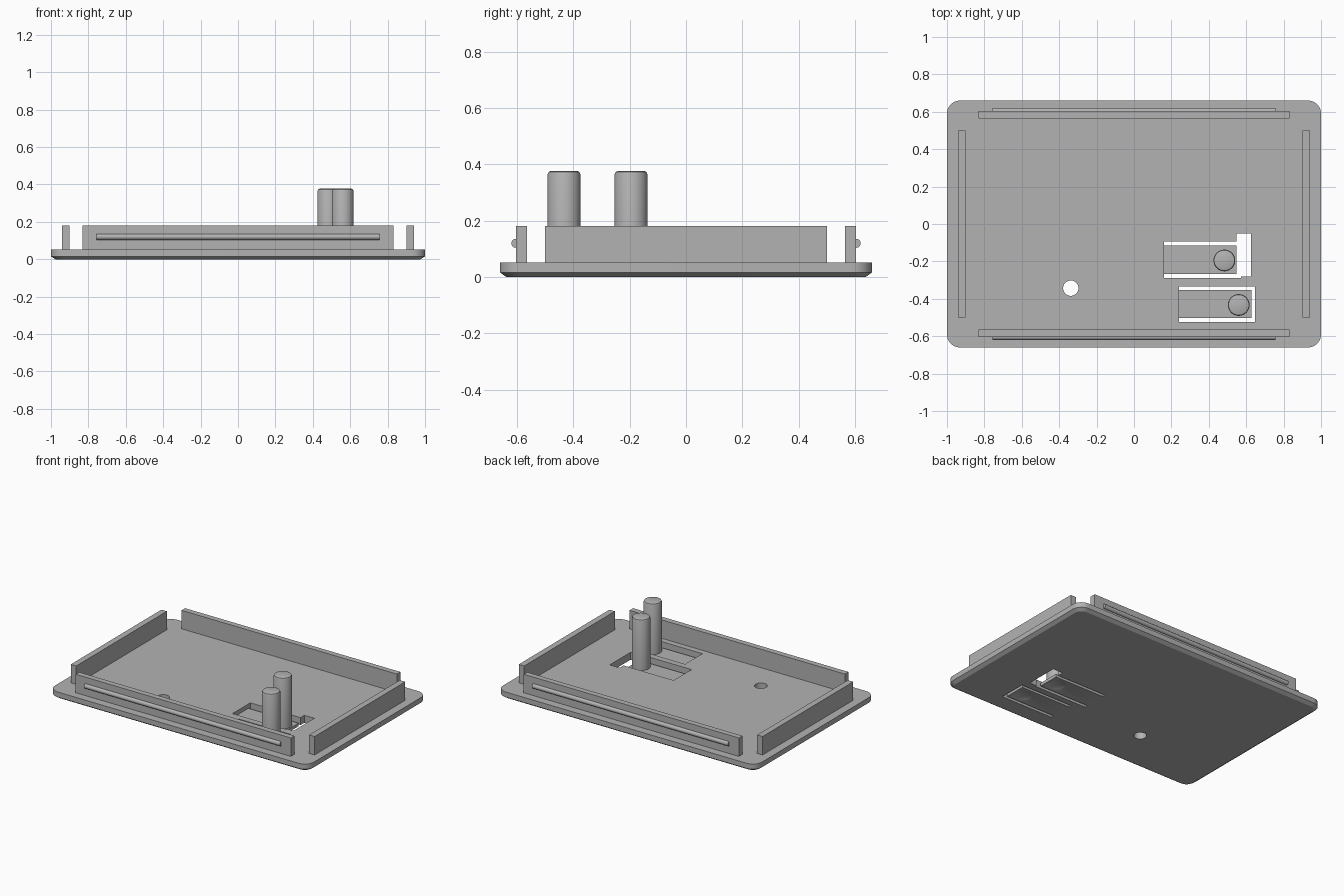
import bpy, bmesh, math
from mathutils import Matrix

cube = bpy.data.objects.get("Cube")
if cube:
    bpy.data.objects.remove(cube, do_unlink=True)

grey = bpy.data.materials.new("plain_grey")
grey.use_nodes = True
COLOR = (0.45, 0.45, 0.45, 1)
grey.diffuse_color = COLOR
grey.node_tree.nodes["Principled BSDF"].inputs["Base Color"].default_value = COLOR


def make(name, bm):
    bmesh.ops.recalc_face_normals(bm, faces=bm.faces)
    mesh = bpy.data.meshes.new(name)
    bm.to_mesh(mesh)
    bm.free()
    mesh.materials.append(grey)
    obj = bpy.data.objects.new(name, mesh)
    bpy.context.collection.objects.link(obj)
    return obj


def activate(obj):
    bpy.ops.object.select_all(action='DESELECT')
    obj.select_set(True)
    bpy.context.view_layer.objects.active = obj


def smooth(obj):
    activate(obj)
    bpy.ops.object.shade_smooth_by_angle(angle=math.radians(30))


def box(name, x0, x1, y0, y1, z0, z1):
    bm = bmesh.new()
    size = Matrix.Diagonal((x1 - x0, y1 - y0, z1 - z0, 1))
    place = Matrix.Translation(((x0 + x1) / 2, (y0 + y1) / 2, (z0 + z1) / 2))
    bmesh.ops.create_cube(bm, size=1, matrix=place @ size)
    return make(name, bm)


def stack(name, rings):
    """Solid skinned through a list of matching point rings."""
    bm = bmesh.new()
    loops = [[bm.verts.new(p) for p in ring] for ring in rings]
    n = len(loops[0])
    bm.faces.new(loops[0])
    bm.faces.new(loops[-1])
    for a, b in zip(loops, loops[1:]):
        for i in range(n):
            j = (i + 1) % n
            bm.faces.new((a[i], a[j], b[j], b[i]))
    return make(name, bm)


def circle(x, y, r, z, n=48):
    return [(x + r * math.cos(math.tau * i / n), y + r * math.sin(math.tau * i / n), z)
            for i in range(n)]


def rounded(hx, hy, r, z, n=10):
    pts = []
    for k, (sx, sy) in enumerate(((1, 1), (-1, 1), (-1, -1), (1, -1))):
        for i in range(n + 1):
            a = math.pi / 2 * (k + i / n)
            pts.append((sx * (hx - r) + r * math.cos(a), sy * (hy - r) + r * math.sin(a), z))
    return pts


def cut(target, cutter):
    cutter.hide_render = True
    mod = target.modifiers.new("cut", 'BOOLEAN')
    mod.operation = 'DIFFERENCE'
    mod.solver = 'EXACT'
    mod.object = cutter
    activate(target)
    bpy.ops.object.modifier_apply(modifier=mod.name)
    bpy.data.objects.remove(cutter, do_unlink=True)


TOP, WALL_TOP, POST_TOP, TONGUE = 0.052, 0.181, 0.377, 0.022

# Base plate with chamfered underside
plate = stack("base_plate", [rounded(0.977, 0.637, 0.05, 0),
                             rounded(1, 0.66, 0.07, 0.016),
                             rounded(1, 0.66, 0.07, TOP)])

# Through slots around the two spring tongues
slots = [(0.16, 0.56, -0.115, -0.093), (0.16, 0.572, -0.29, -0.267),
         (0.548, 0.625, -0.28, -0.05),
         (0.24, 0.64, -0.353, -0.333), (0.24, 0.64, -0.525, -0.503),
         (0.627, 0.647, -0.525, -0.333)]
for s in slots:
    cut(plate, box("slot_cutter", *s, -0.1, 0.2))

# Thin the tongues from above
for p in [(0.161, 0.56, -0.28, -0.1), (0.241, 0.635, -0.514, -0.343)]:
    cut(plate, box("pocket_cutter", *p, TONGUE, 0.2))

# Small round hole
cut(plate, stack("hole_cutter", [circle(-0.338, -0.343, 0.041, z) for z in (-0.1, 0.2)]))

# Button posts, with a shallow finger dish below each
for name, x, y in (("rear_button_post", 0.483, -0.195), ("front_button_post", 0.56, -0.433)):
    bm = bmesh.new()
    bmesh.ops.create_uvsphere(bm, u_segments=48, v_segments=48, radius=0.185,
                              matrix=Matrix.Translation((x, y, -0.175)))
    cut(plate, make("dish_cutter", bm))
    rings = [circle(x, y, 0.058, 0.015), circle(x, y, 0.058, POST_TOP - 0.012),
             circle(x, y, 0.0545, POST_TOP - 0.0035), circle(x, y, 0.046, POST_TOP)]
    smooth(stack(name, rings))
smooth(plate)

# Upright walls and snap ribs, mirrored on opposite sides
for s, side, end in ((-1, "right", "front"), (1, "left", "back")):
    xa, xb = sorted((s * 0.90, s * 0.942))
    box(side + "_wall", xa, xb, -0.5, 0.5, TOP - 0.01, WALL_TOP)
    ya, yb = sorted((s * 0.565, s * 0.604))
    box(end + "_wall", -0.832, 0.832, ya, yb, TOP - 0.01, WALL_TOP)
    bm = bmesh.new()
    bmesh.ops.create_cone(bm, cap_ends=True, segments=24, radius1=0.016, radius2=0.016,
                          depth=1.514, matrix=Matrix.Translation((0, s * 0.604, 0.12))
                          @ Matrix.Rotation(math.pi / 2, 4, 'Y'))
    smooth(make(end + "_snap_rib", bm))
